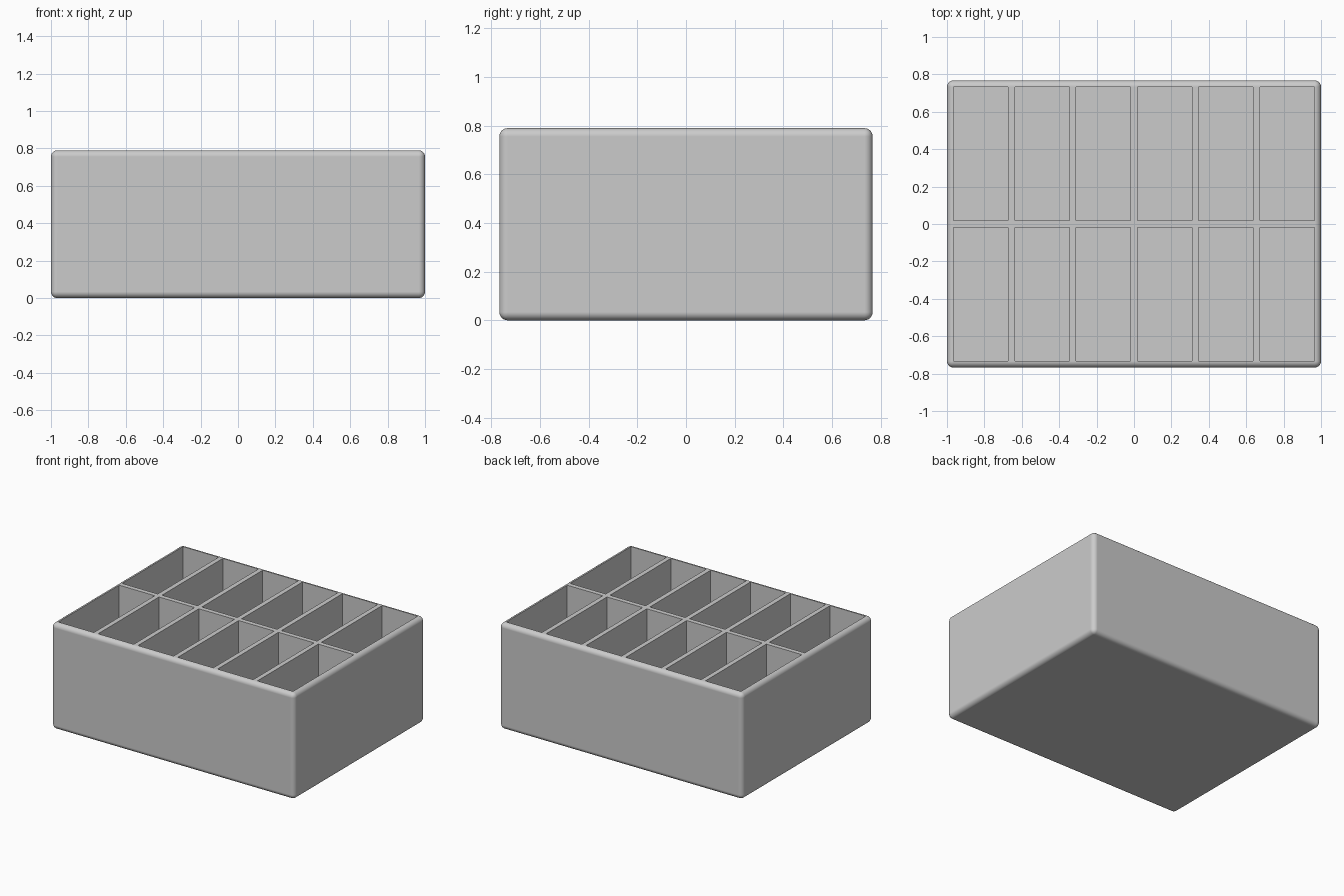
import bpy
import bmesh
from mathutils import Matrix, Vector

LENGTH, DEPTH, HEIGHT = 2.0, 1.535, 0.79
WALL = 0.035
FILLET = 0.034
COLUMNS, ROWS = 6, 2

cube = bpy.data.objects.get("Cube")
if cube:
    bpy.data.objects.remove(cube, do_unlink=True)

grey = bpy.data.materials.new("light_grey")
grey.use_nodes = True
colour = (0.6, 0.6, 0.6, 1)
grey.diffuse_color = colour
grey.node_tree.nodes["Principled BSDF"].inputs["Base Color"].default_value = colour


def add_box(bm, centre, size):
    bmesh.ops.create_cube(
        bm, size=1,
        matrix=Matrix.Translation(centre) @ Matrix.Diagonal((*size, 1)))


def make_object(name, bm):
    mesh = bpy.data.meshes.new(name)
    bm.to_mesh(mesh)
    bm.free()
    obj = bpy.data.objects.new(name, mesh)
    obj.data.materials.append(grey)
    bpy.context.collection.objects.link(obj)
    return obj


# Solid tray body with rounded outer edges
bm = bmesh.new()
add_box(bm, Vector((0, 0, HEIGHT / 2)), (LENGTH, DEPTH, HEIGHT))
bmesh.ops.bevel(bm, geom=bm.edges[:], offset=FILLET, segments=6,
                profile=0.5, affect='EDGES', clamp_overlap=True)
tray = make_object("divided_tray", bm)

# Grid of compartments, cut down to the floor
cell_x = (LENGTH - WALL * (COLUMNS + 1)) / COLUMNS
cell_y = (DEPTH - WALL * (ROWS + 1)) / ROWS
bm = bmesh.new()
for column in range(COLUMNS):
    for row in range(ROWS):
        x = (column - (COLUMNS - 1) / 2) * (cell_x + WALL)
        y = (row - (ROWS - 1) / 2) * (cell_y + WALL)
        add_box(bm, Vector((x, y, WALL + HEIGHT / 2)), (cell_x, cell_y, HEIGHT))
cutter = make_object("compartment_cutter", bm)
cutter.hide_render = True

bpy.ops.object.select_all(action='DESELECT')
tray.select_set(True)
bpy.context.view_layer.objects.active = tray
cut = tray.modifiers.new("Compartments", 'BOOLEAN')
cut.operation = 'DIFFERENCE'
cut.solver = 'EXACT'
cut.object = cutter
bpy.ops.object.modifier_apply(modifier=cut.name)
bpy.data.objects.remove(cutter, do_unlink=True)

# Smooth fillets, flat walls
bpy.ops.object.shade_smooth_by_angle(angle=0.6)
weighted = tray.modifiers.new("Weighted Normals", 'WEIGHTED_NORMAL')
weighted.keep_sharp = True
